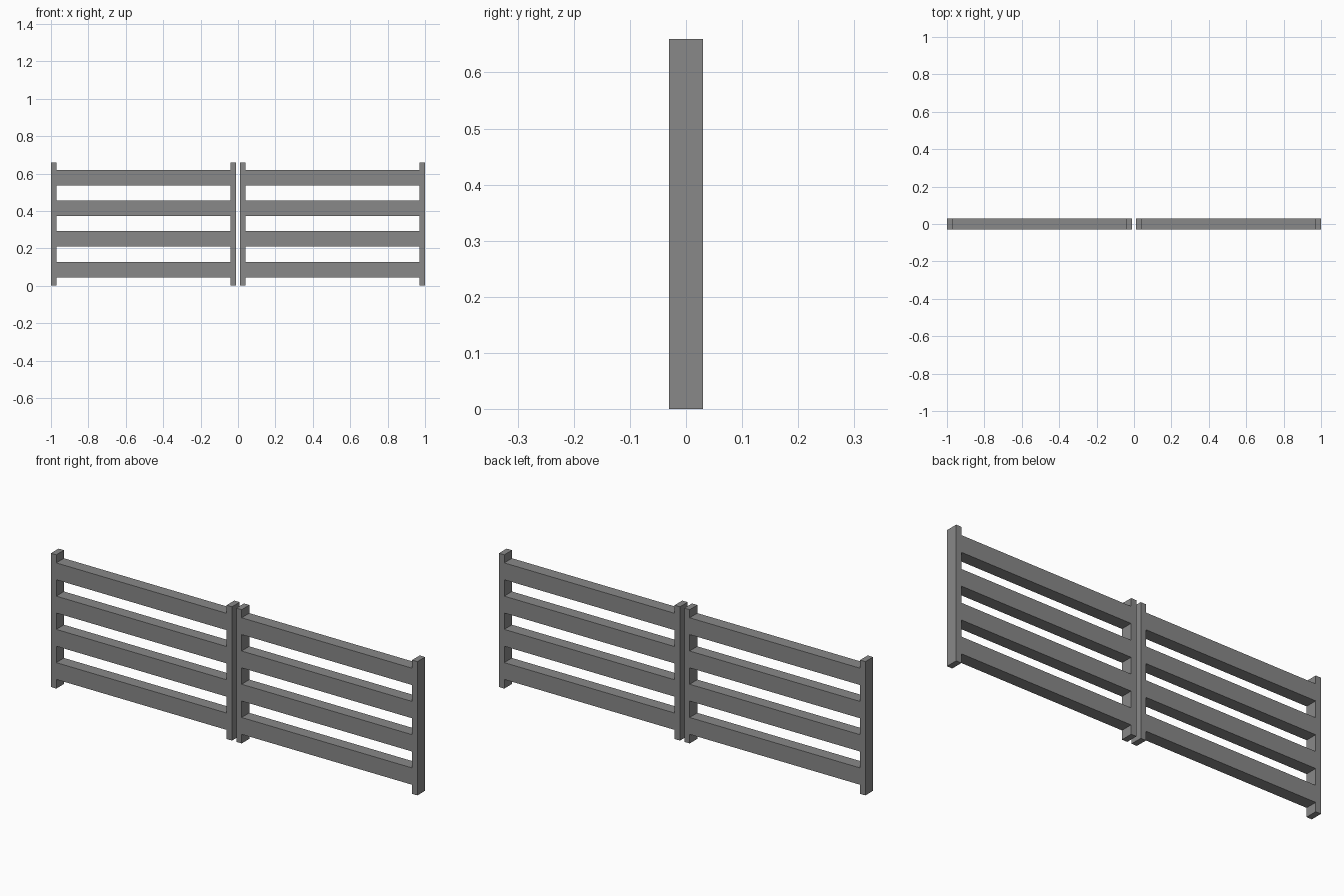
import bpy
import bmesh

cube = bpy.data.objects.get("Cube")
if cube:
    bpy.data.objects.remove(cube, do_unlink=True)

# Grey paint
grey = bpy.data.materials.new("grey_paint")
grey.use_nodes = True
colour = (0.25, 0.25, 0.25, 1)
grey.diffuse_color = colour
grey.node_tree.nodes["Principled BSDF"].inputs["Base Color"].default_value = colour

THICKNESS = 0.06
POST = 0.029
INNER, OUTER = 0.012, 1.0
HEIGHT = 0.66
RAILS, RAIL_HEIGHT, RAIL_START, RAIL_STEP = 4, 0.083, 0.045, 0.164


def gate_panel(name, left, right):
    """Two posts joined by flush rails, cut from one slab."""
    xs = [left, left + POST, right - POST, right]
    zs = [0]
    for i in range(RAILS):
        bottom = RAIL_START + i * RAIL_STEP
        zs += [bottom, bottom + RAIL_HEIGHT]
    zs.append(HEIGHT)

    bm = bmesh.new()
    grid = [[bm.verts.new((x, -THICKNESS / 2, z)) for x in xs] for z in zs]
    for row in range(len(zs) - 1):
        for col in range(3):
            # Middle column keeps only the rail rows
            if col == 1 and row % 2 == 0:
                continue
            lower, upper = grid[row], grid[row + 1]
            bm.faces.new((lower[col], lower[col + 1], upper[col + 1], upper[col]))

    # Thicken the outline towards the back
    result = bmesh.ops.extrude_face_region(bm, geom=bm.faces[:], use_keep_orig=True)
    back = [v for v in result["geom"] if isinstance(v, bmesh.types.BMVert)]
    bmesh.ops.translate(bm, verts=back, vec=(0, THICKNESS, 0))
    bmesh.ops.recalc_face_normals(bm, faces=bm.faces[:])

    mesh = bpy.data.meshes.new(name)
    bm.to_mesh(mesh)
    bm.free()
    mesh.materials.append(grey)
    panel = bpy.data.objects.new(name, mesh)
    bpy.context.collection.objects.link(panel)


gate_panel("right_gate_panel", -OUTER, -INNER)
gate_panel("left_gate_panel", INNER, OUTER)
